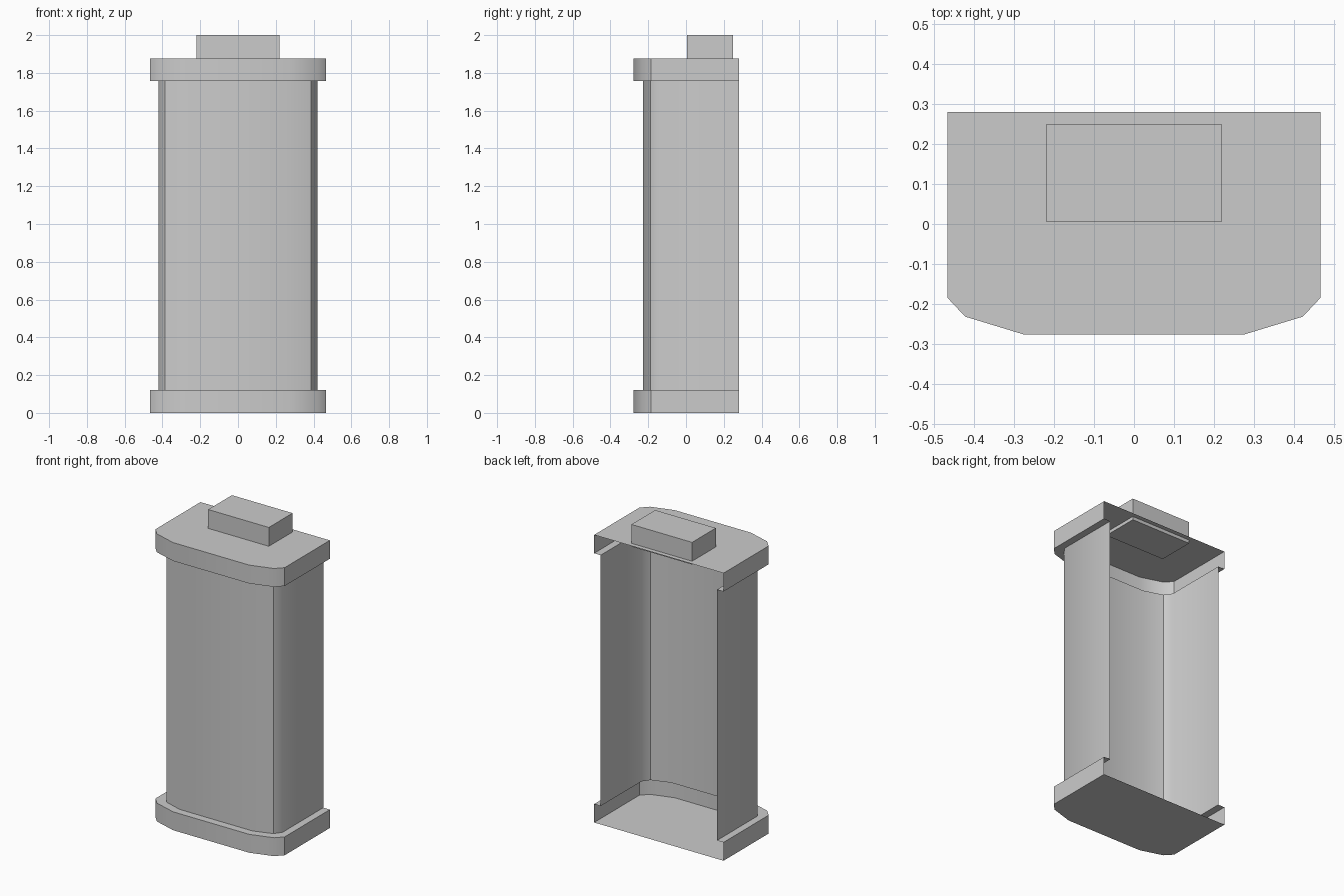
import bpy, bmesh, math

if "Cube" in bpy.data.objects:
    bpy.data.objects.remove(bpy.data.objects["Cube"])

# Right half of each cross-section, from back to front (open at the back)
RIM = [(0.467, 0.28), (0.467, -0.185), (0.423, -0.232), (0.275, -0.277)]
WALL = [(0.42, 0.28), (0.42, -0.14), (0.387, -0.187), (0.262, -0.227)]


def outline(half):
    return half + [(-x, y) for x, y in reversed(half)]


def shell(name, rings, cap=None):
    """Open-backed skin through (half outline, z) rings; cap = ring index to fill."""
    bm = bmesh.new()
    loops = [[bm.verts.new((x, y, z)) for x, y in outline(h)] for h, z in rings]
    for a, b in zip(loops, loops[1:]):
        for i in range(len(a) - 1):
            bm.faces.new((a[i], b[i], b[i + 1], a[i + 1]))
    if cap is not None:
        bm.faces.new(loops[cap])
    bmesh.ops.recalc_face_normals(bm, faces=bm.faces[:])
    # Turn the skin so the front wall faces outward
    front = min(bm.faces, key=lambda f: f.calc_center_median().y - abs(f.normal.y))
    if front.normal.y > 0:
        bmesh.ops.reverse_faces(bm, faces=bm.faces[:])
    finish(name, bm)


def finish(name, bm):
    mesh = bpy.data.meshes.new(name)
    bm.to_mesh(mesh)
    bm.free()
    obj = bpy.data.objects.new(name, mesh)
    bpy.context.collection.objects.link(obj)
    bpy.ops.object.select_all(action='DESELECT')
    obj.select_set(True)
    bpy.context.view_layer.objects.active = obj
    bpy.ops.object.shade_smooth_by_angle(angle=math.radians(36))


# Base tray, body wall and top cover
shell("base_tray", [(RIM, 0), (RIM, 0.12), (WALL, 0.12)], cap=0)
shell("body_wall", [(WALL, 0.12), (WALL, 1.757)])
shell("top_cover", [(RIM, 1.877), (RIM, 1.757), (WALL, 1.757)], cap=0)

# Block on top, sunk slightly through the cover
bm = bmesh.new()
bmesh.ops.create_cube(bm, size=1)
bmesh.ops.scale(bm, vec=(0.438, 0.245, 0.145), verts=bm.verts)
bmesh.ops.translate(bm, vec=(0, 0.1275, 1.9275), verts=bm.verts)
finish("top_block", bm)
